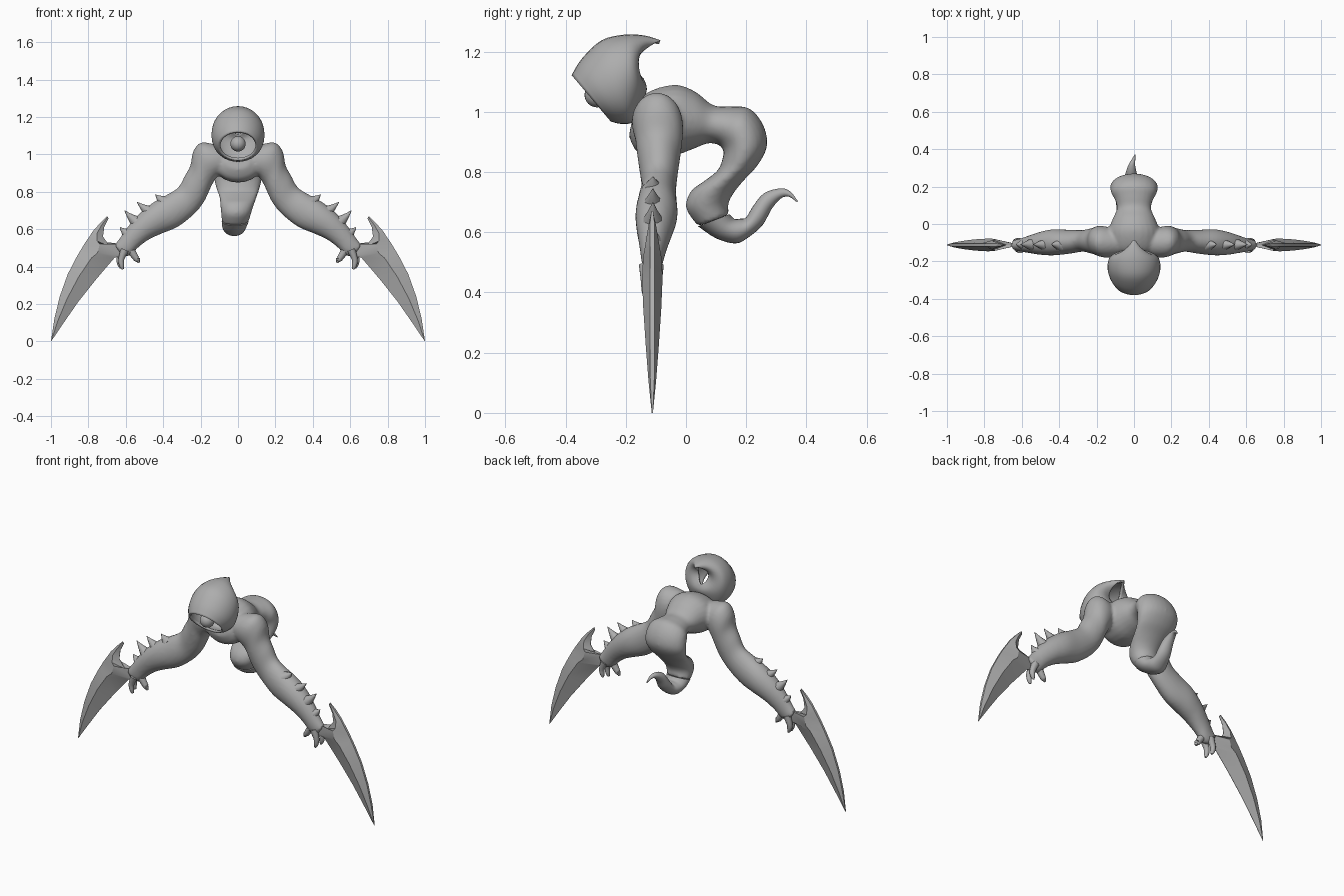
import bpy, bmesh, math
from mathutils import Vector

if "Cube" in bpy.data.objects:
    bpy.data.objects.remove(bpy.data.objects["Cube"])

grey = bpy.data.materials.new("stone grey")
grey.diffuse_color = (0.42, 0.42, 0.42, 1)
grey.use_nodes = True
grey.node_tree.nodes["Principled BSDF"].inputs["Base Color"].default_value = grey.diffuse_color


def catmull(rows, n):
    """Smoothly resample rows of numbers, n steps per span."""
    out = []
    for i in range(len(rows) - 1):
        p = [rows[max(i - 1, 0)], rows[i], rows[i + 1], rows[min(i + 2, len(rows) - 1)]]
        for k in range(n):
            t = k / n
            out.append([0.5 * (2 * b + (c - a) * t + (2 * a - 5 * b + 4 * c - d) * t * t
                               + (3 * b - a - 3 * c + d) * t ** 3) for a, b, c, d in zip(*p)])
    return out + [list(rows[-1])]


def loft(bm, rings, side, seg=24, cap=True):
    """rings: (edge point A, opposite point B, half width, bow along y)."""
    loops = []
    for a, b, w, bow in rings:
        c, v = (a + b) / 2, (a - b) / 2
        loop = []
        for k in range(seg):
            t = math.tau * k / seg
            loop.append(bm.verts.new(c + v * math.cos(t) + side * w * math.sin(t)
                                     + Vector((0, bow * math.sin(t) ** 2, 0))))
        loops.append(loop)
    faces = []
    for l0, l1 in zip(loops, loops[1:]):
        for k in range(seg):
            j = (k + 1) % seg
            faces.append(bm.faces.new((l0[k], l0[j], l1[j], l1[k])))
    if cap:
        faces += [bm.faces.new(loops[0][::-1]), bm.faces.new(loops[-1])]
    bmesh.ops.recalc_face_normals(bm, faces=faces)


def tube(bm, pts, seg=10):
    """Tapered tube; pts: (x, y, z, radius)."""
    rows = catmull(pts, 3)
    rings = []
    for i, r in enumerate(rows):
        d = Vector(rows[min(i + 1, len(rows) - 1)][:3]) - Vector(rows[max(i - 1, 0)][:3])
        n = d.cross(Vector((0, 1, 0))).normalized() * r[3]
        c = Vector(r[:3])
        rings.append((c + n, c - n, r[3], 0))
    loft(bm, rings, Vector((0, 1, 0)), seg)


def finish(name, bm, angle=40):
    me = bpy.data.meshes.new(name)
    bm.to_mesh(me)
    bm.free()
    me.materials.append(grey)
    ob = bpy.data.objects.new(name, me)
    bpy.context.collection.objects.link(ob)
    bpy.ops.object.select_all(action='DESELECT')
    ob.select_set(True)
    bpy.context.view_layer.objects.active = ob
    bpy.ops.object.shade_smooth_by_angle(angle=math.radians(angle))
    return ob


X, Y = Vector((1, 0, 0)), Vector((0, 1, 0))

# Torso flowing into the curled tail: outer y, z, inner y, z, half width, x shift
torso = [(-.175, .99, -.19, .92, .06, 0), (-.135, 1.06, -.155, .86, .125, 0),
         (-.04, 1.09, -.06, .85, .14, 0), (.03, 1.068, .02, .875, .115, 0),
         (.09, 1.022, .07, .895, .092, 0), (.15, 1.018, .105, .892, .10, 0),
         (.21, 1.012, .12, .88, .12, 0), (.255, .96, .125, .865, .127, 0),
         (.27, .89, .12, .84, .127, 0), (.24, .825, .105, .805, .115, 0),
         (.19, .77, .06, .77, .10, 0), (.155, .725, .015, .735, .09, -.005),
         (.14, .69, 0, .68, .08, -.01), (.145, .66, .04, .62, .072, -.015)]
tail = [torso[-1], (.16, .645, .1, .58, .064, -.02), (.18, .645, .165, .563, .056, -.02),
        (.2, .65, .21, .585, .047, -.018), (.225, .69, .255, .625, .04, -.015),
        (.26, .73, .285, .678, .03, -.015), (.315, .746, .315, .712, .018, -.012),
        (.347, .735, .342, .718, .01, -.003), (.372, .703, .368, .70, .002, .006)]

# Arm: upper x, z, lower x, z, half depth, y centre
arm = [(.04, 1.03, .04, .9, .06, -.1), (.13, 1.055, .11, .88, .078, -.1),
       (.2, 1.062, .125, .86, .084, -.095), (.24, 1.015, .14, .835, .08, -.09),
       (.255, .94, .16, .79, .073, -.09), (.285, .885, .185, .74, .065, -.09),
       (.318, .825, .235, .68, .058, -.09), (.37, .79, .32, .613, .064, -.095),
       (.45, .745, .41, .575, .07, -.098), (.52, .69, .475, .545, .062, -.103),
       (.58, .625, .53, .505, .048, -.108), (.627, .56, .575, .46, .036, -.112),
       (.66, .515, .615, .455, .028, -.112)]


def yz_rings(rows):
    return [(Vector((x, a, b)), Vector((x, c, d)), w, 0) for a, b, c, d, w, x in catmull(rows, 4)]


# Body with both arms fused into one skin
bm = bmesh.new()
loft(bm, yz_rings(torso), X)
for s in (1, -1):
    loft(bm, [(Vector((s * a, y, b)), Vector((s * c, y, d)), w, 0)
              for a, b, c, d, w, y in catmull(arm, 4)], Y)
body = finish("body_and_arms", bm)
rem = body.modifiers.new("fuse", 'REMESH')
rem.mode, rem.voxel_size, rem.use_smooth_shade = 'VOXEL', .009, True
smo = body.modifiers.new("soften", 'SMOOTH')
smo.factor, smo.iterations = .5, 5

# Curled tail end
bm = bmesh.new()
loft(bm, yz_rings(tail), X)
finish("tail", bm, 60)

# Hollow hood, open at the face and under the back point
hood = [(-.38, 1.122, -.25, .968, .105, 0), (-.345, 1.178, -.215, .96, .13, 0),
        (-.28, 1.238, -.175, .968, .142, 0), (-.2, 1.257, -.145, 1.03, .128, -.005),
        (-.135, 1.253, -.13, 1.075, .085, -.025), (-.085, 1.238, -.14, 1.11, .035, -.05)]
bm = bmesh.new()
loft(bm, [(Vector((0, a, b)), Vector((0, c, d)), w, bow)
          for a, b, c, d, w, bow in catmull(hood, 4)], X, 32, False)
ob = finish("hood", bm, 60)
sol = ob.modifiers.new("thickness", 'SOLIDIFY')
sol.thickness, sol.offset = .014, -1

# Single eye inside the hood
bm = bmesh.new()
bmesh.ops.create_uvsphere(bm, u_segments=24, v_segments=16, radius=.041)
bmesh.ops.translate(bm, verts=bm.verts, vec=(0, -.296, 1.056))
finish("eye", bm, 60)

# Blade rows: outer x, z, inner x, z, half thickness
blade = [(.70, .67, .692, .657, .003), (.735, .635, .715, .612, .012),
         (.775, .59, .722, .56, .02), (.798, .555, .685, .508, .027),
         (.822, .52, .615, .52, .03), (.846, .48, .61, .46, .033),
         (.866, .445, .66, .447, .034), (.91, .36, .76, .33, .03),
         (.953, .24, .855, .21, .022), (.982, .12, .935, .095, .013),
         (1, 0, .997, .003, .002)]
# Forearm spikes: base x, z, tip x, z
spikes = [(.395, .745, .442, .785), (.47, .69, .54, .745),
          (.54, .635, .607, .70), (.585, .57, .632, .61)]

for s, label in ((1, "right"), (-1, "left")):
    bm = bmesh.new()
    loops = []
    for a, b, c, d, h in blade:
        mx, mz, e = a * .6 + c * .4, b * .6 + d * .4, min(h, .007)
        loops.append([bm.verts.new((s * x, -.112 + y, z)) for x, y, z in
                      ((a, e, b), (a, -e, b), (mx, -h, mz), (c, -.001, d), (c, .001, d), (mx, h, mz))])
    for l0, l1 in zip(loops, loops[1:]):
        for k in range(6):
            j = (k + 1) % 6
            bm.faces.new((l0[k], l0[j], l1[j], l1[k]))
    bm.faces.new(loops[0])
    bm.faces.new(loops[-1])
    bmesh.ops.recalc_face_normals(bm, faces=bm.faces)
    finish(label + "_blade", bm, 25)

    bm = bmesh.new()
    for a, b, c, d in spikes:
        tube(bm, [(s * a, -.11, b, .036), (s * (a * .45 + c * .55), -.11, b * .5 + d * .5, .017),
                  (s * c, -.11, d, .001)])
    finish(label + "_forearm_spikes", bm)

    # Small hooked fingers under the wrist
    bm = bmesh.new()
    for x, y, tx, tz in ((.605, -.135, .622, .385), (.615, -.095, .632, .392), (.575, -.115, .537, .42)):
        mid = x * .6 + tx * .4 + (.012 if tx > .6 else -.018)
        tube(bm, [(s * x, y, .49, .022), (s * mid, y, .44, .016),
                  (s * tx, y, tz + .02, .013), (s * (tx - .006), y, tz, .006)])
    finish(label + "_fingers", bm, 60)
